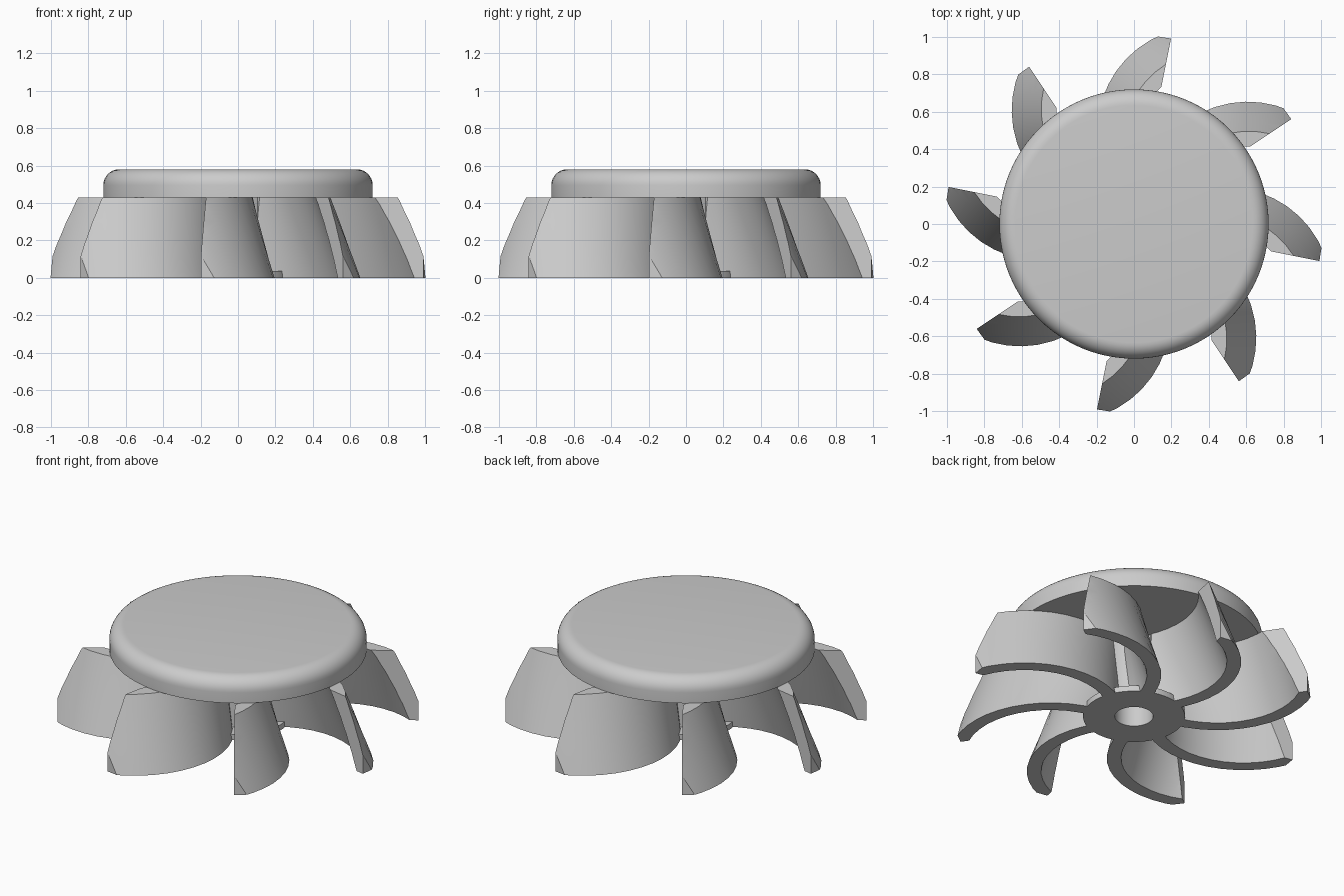
import bpy, bmesh
from math import cos, sin, radians, pi
from mathutils import Matrix, Vector

cube = bpy.data.objects.get("Cube")
if cube:
    bpy.data.objects.remove(cube, do_unlink=True)

# One plain grey for everything
GREY = (0.6, 0.6, 0.6, 1.0)
grey = bpy.data.materials.new("plain grey")
grey.use_nodes = True
grey.diffuse_color = GREY
grey.node_tree.nodes["Principled BSDF"].inputs["Base Color"].default_value = GREY

BLADES = 8
TOP = 0.43                       # height where blades meet the plate


def finish(bm, name):
    """Turn a bmesh into a smooth-shaded object with sharp edges kept."""
    bmesh.ops.remove_doubles(bm, verts=bm.verts[:], dist=1e-5)
    bmesh.ops.recalc_face_normals(bm, faces=bm.faces[:])
    mesh = bpy.data.meshes.new(name)
    bm.to_mesh(mesh)
    bm.free()
    mesh.materials.append(grey)
    obj = bpy.data.objects.new(name, mesh)
    bpy.context.collection.objects.link(obj)
    bpy.ops.object.select_all(action='DESELECT')
    obj.select_set(True)
    bpy.context.view_layer.objects.active = obj
    bpy.ops.object.shade_smooth_by_angle(angle=radians(30))
    return obj


def lathe(name, profile, steps=96, closed=False):
    """Spin a (radius, height) profile about z."""
    bm = bmesh.new()
    verts = [bm.verts.new((r, 0, z)) for r, z in profile]
    pairs = list(zip(verts, verts[1:]))
    if closed:
        pairs.append((verts[-1], verts[0]))
    edges = [bm.edges.new(p) for p in pairs]
    bmesh.ops.spin(bm, geom=verts + edges, cent=(0, 0, 0), axis=(0, 0, 1),
                   angle=2 * pi, steps=steps, use_merge=True)
    return finish(bm, name)


# Top plate with a rounded upper rim
RIM, ROUND, HIGH = 0.72, 0.085, 0.58
rim = [(RIM - ROUND + ROUND * cos(a), HIGH - ROUND + ROUND * sin(a))
       for a in [i * pi / 16 for i in range(9)]]
lathe("top_plate", [(0, TOP), (RIM, TOP)] + rim + [(0, HIGH)])

# Hub: bored column on a thin flange
lathe("hub", [(0.107, 0), (0.285, 0), (0.285, 0.035), (0.19, 0.035),
              (0.19, TOP), (0.107, TOP)], steps=64, closed=True)


# Blade: arc-shaped section, twisted as it rises, trimmed at the tip
def blade():
    bm = bmesh.new()
    centre = Vector((0.36, 0.5, 0))
    outer, inner = 0.555, 0.475
    arcs, levels = 16, 10
    twist = radians(-14.8)
    angles = [radians(222 + (85 - 222) * i / arcs) for i in range(arcs + 1)]
    rings = []
    for k in range(levels + 1):
        t = k / levels
        turn = Matrix.Rotation(twist * t, 3, 'Z')
        rings.append([[bm.verts.new(turn @ (centre + Vector((r * cos(a), r * sin(a), 0)))
                                    + Vector((0, 0, TOP * t)))
                       for a in angles] for r in (outer, inner)])
    for low, high in zip(rings, rings[1:]):
        for side in (0, 1):
            for i in range(arcs):
                bm.faces.new((low[side][i], low[side][i + 1],
                              high[side][i + 1], high[side][i]))
        for end in (0, -1):
            bm.faces.new((low[0][end], low[1][end], high[1][end], high[0][end]))
    for ring in (rings[0], rings[-1]):
        for i in range(arcs):
            bm.faces.new((ring[0][i], ring[0][i + 1], ring[1][i + 1], ring[1][i]))
    # radial trim plane, then the outer tip plane
    a, b = radians(11.3), radians(9)
    tip = Vector((sin(b), cos(b), 0))
    for co, normal in ((Vector(), Vector((cos(a), -sin(a), 0))), (tip * 1.01, tip)):
        bmesh.ops.bisect_plane(bm, geom=bm.verts[:] + bm.edges[:] + bm.faces[:],
                               dist=1e-5, plane_co=co, plane_no=normal, clear_outer=True)
        bmesh.ops.holes_fill(bm, edges=[e for e in bm.edges if e.is_boundary], sides=0)
    return finish(bm, "blade_1")


first = blade()
for n in range(1, BLADES):
    copy = first.copy()
    copy.name = f"blade_{n + 1}"
    copy.rotation_euler.z = n * 2 * pi / BLADES
    bpy.context.collection.objects.link(copy)
